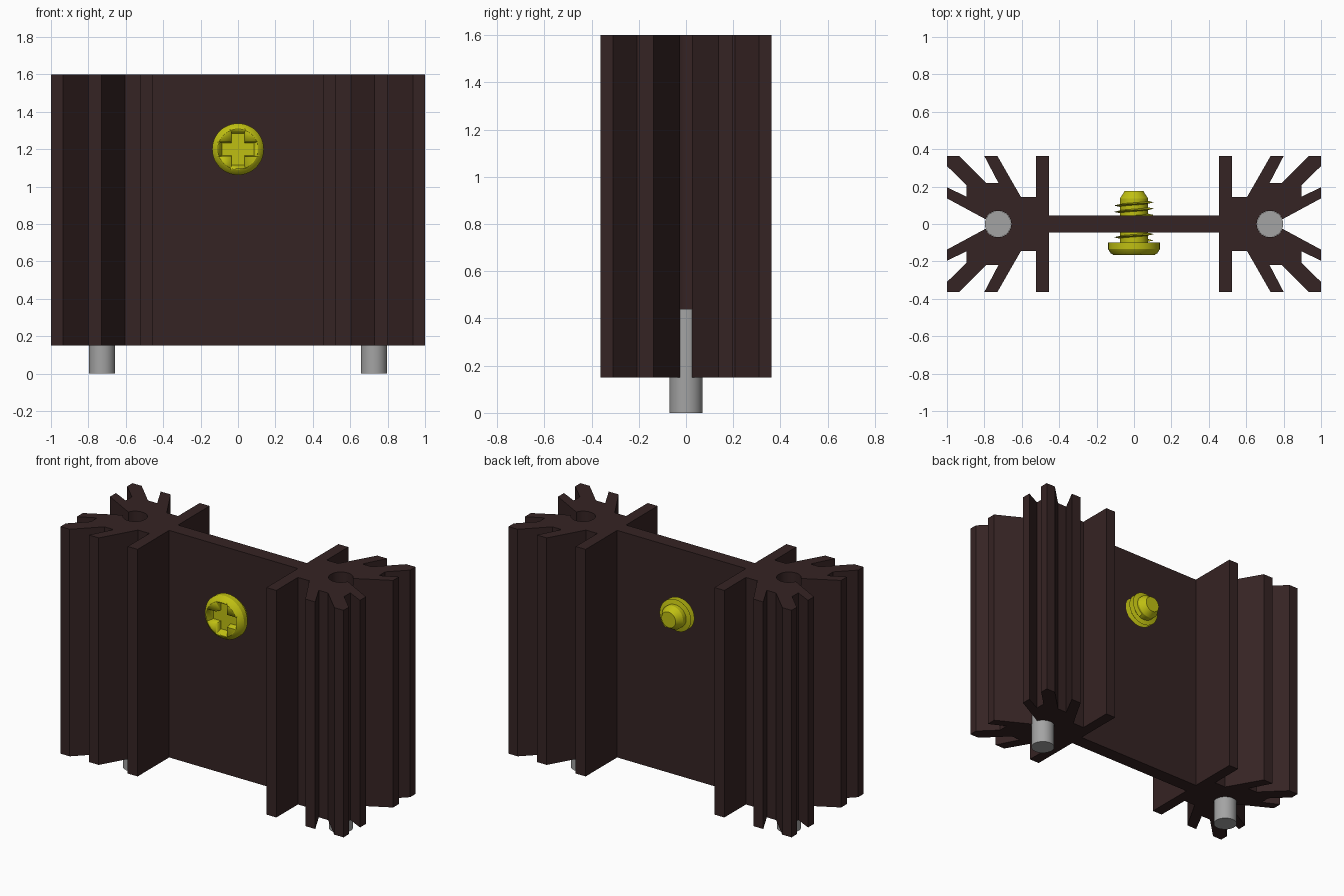
import bpy, bmesh, math
from mathutils import Matrix

cube = bpy.data.objects.get("Cube")
if cube:
    bpy.data.objects.remove(cube, do_unlink=True)


def material(name, rgb):
    m = bpy.data.materials.new(name)
    m.use_nodes = True
    m.diffuse_color = (*rgb, 1)
    m.node_tree.nodes["Principled BSDF"].inputs["Base Color"].default_value = (*rgb, 1)
    return m


DARK = material("dark brown anodised", (0.036, 0.017, 0.017))
YELLOW = material("yellow metal", (0.52, 0.52, 0.006))
GREY = material("grey metal", (0.37, 0.37, 0.37))


def finish(name, bm, mat, angle=30):
    bmesh.ops.recalc_face_normals(bm, faces=bm.faces)
    me = bpy.data.meshes.new(name)
    bm.to_mesh(me)
    bm.free()
    me.materials.append(mat)
    ob = bpy.data.objects.new(name, me)
    bpy.context.collection.objects.link(ob)
    bpy.ops.object.select_all(action="DESELECT")
    ob.select_set(True)
    bpy.context.view_layer.objects.active = ob
    bpy.ops.object.shade_smooth_by_angle(angle=math.radians(angle))
    return ob


def loft(bm, rings):
    """Skin closed rings of points and cap both ends."""
    loops = [[bm.verts.new(p) for p in r] for r in rings]
    for a, b in zip(loops, loops[1:]):
        n = len(a)
        for i in range(n):
            j = (i + 1) % n
            bm.faces.new((a[i], a[j], b[j], b[i]))
    bm.faces.new(loops[0])
    bm.faces.new(loops[-1])


# Finned extrusion: one quarter outline, mirrored and rotated into a closed loop
PIN_X, PIN_R = 0.727, 0.071
quarter = [(0.455, 0.045), (0.455, 0.363), (0.525, 0.363), (0.525, 0.145),
           (0.605, 0.145), (0.73, 0.363), (0.80, 0.363), (0.725, 0.22),
           (0.79, 0.22), (0.935, 0.363), (1, 0.363), (1, 0.31),
           (0.895, 0.207), (0.895, 0.145), (1, 0.197), (1, 0.137)]
for i in range(13):
    a = math.radians(21 + i * 159 / 12)
    quarter.append((PIN_X + PIN_R * math.cos(a), PIN_R * math.sin(a)))
half = quarter + [(x, -y) for x, y in reversed(quarter[:-1])]
outline = half + [(-x, -y) for x, y in half]
bm = bmesh.new()
loft(bm, [[(x, y, z) for x, y in outline] for z in (0.15, 1.6)])
bmesh.ops.triangulate(bm, faces=[f for f in bm.faces if len(f.verts) > 4])
finish("finned_heat_sink", bm, DARK, 20)

# Mounting pins
for side, name in ((1, "left_pin"), (-1, "right_pin")):
    bm = bmesh.new()
    bmesh.ops.create_cone(bm, cap_ends=True, segments=32, radius1=0.07, radius2=0.07,
                          depth=0.44, matrix=Matrix.Translation((side * PIN_X, 0, 0.22)))
    finish(name, bm, GREY)

# Screw, turned about an axis along y
SCREW_Z = 1.2


def ring(r, y, n=48):
    return [(r * math.cos(math.tau * i / n), y, SCREW_Z + r * math.sin(math.tau * i / n))
            for i in range(n)]


bm = bmesh.new()
loft(bm, [ring(0.108, -0.167), ring(0.125, -0.156), ring(0.138, -0.135), ring(0.138, -0.10),
          ring(0.075, -0.10), ring(0.075, 0.137), ring(0.05, 0.176)])
screw = finish("screw", bm, YELLOW)


# Tapered cross recess in the screw head
def cross(reach, width, y):
    pts = []
    for k in range(4):
        c, s = math.cos(k * math.pi / 2), math.sin(k * math.pi / 2)
        for u, v in ((reach, -width), (reach, width), (width, width)):
            pts.append((u * c - v * s, y, SCREW_Z + u * s + v * c))
    return pts


bm = bmesh.new()
loft(bm, [cross(0.108, 0.041, -0.18), cross(0.085, 0.034, -0.125)])
cutter = finish("cross_cutter", bm, YELLOW)
cutter.hide_render = True
mod = screw.modifiers.new("cross_recess", "BOOLEAN")
mod.operation = "DIFFERENCE"
mod.solver = "EXACT"
mod.object = cutter
bpy.context.view_layer.objects.active = screw
bpy.ops.object.modifier_apply(modifier=mod.name)
bpy.data.objects.remove(cutter, do_unlink=True)

# Helical thread with a sharp crest
PITCH, STEPS, START, END = 0.034, 32, -0.088, 0.122
rings = []
for i in range(int((END - START) / PITCH * STEPS) + 1):
    a = -math.tau * i / STEPS
    y = START + PITCH * i / STEPS
    rings.append([(r * math.cos(a), y + dy, SCREW_Z + r * math.sin(a))
                  for r, dy in ((0.073, -0.007), (0.105, 0), (0.073, 0.007))])
bm = bmesh.new()
loft(bm, rings)
finish("screw_thread", bm, YELLOW)
